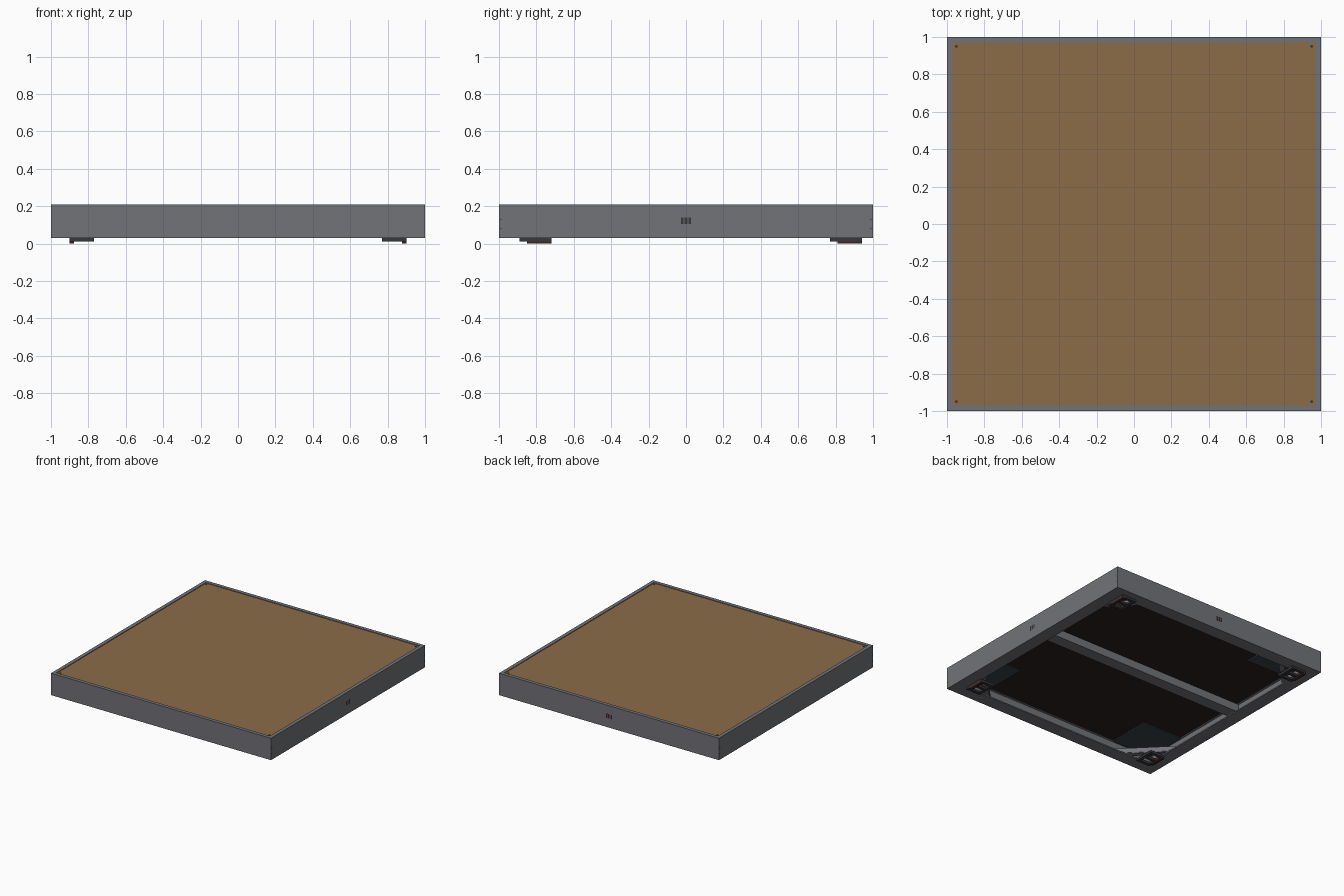
import bpy, bmesh, math
from mathutils import Matrix, Vector

cube = bpy.data.objects.get("Cube")
if cube:
    bpy.data.objects.remove(cube, do_unlink=True)


def material(name, rgb):
    m = bpy.data.materials.new(name)
    m.use_nodes = True
    m.diffuse_color = (*rgb, 1)
    node = next(n for n in m.node_tree.nodes if n.type == "BSDF_PRINCIPLED")
    node.inputs["Base Color"].default_value = (*rgb, 1)
    node.inputs["Roughness"].default_value = 0.8
    return m


STEEL = material("grey steel", (0.17, 0.173, 0.19))
WOOD = material("brown wood", (0.26, 0.15, 0.065))
UNDER = material("dark underside", (0.022, 0.015, 0.012))
SLATE = material("dark slate", (0.04, 0.057, 0.065))
IRON = material("dark iron", (0.04, 0.04, 0.046))
RUST = material("dark rust", (0.05, 0.018, 0.014))


def finish(name, bm, *mats):
    bmesh.ops.recalc_face_normals(bm, faces=bm.faces)
    mesh = bpy.data.meshes.new(name)
    bm.to_mesh(mesh)
    bm.free()
    for m in mats:
        mesh.materials.append(m)
    ob = bpy.data.objects.new(name, mesh)
    bpy.context.collection.objects.link(ob)
    return ob


def add_box(bm, lo, hi, turn=0.0):
    """Box between two corners, turned about its own centre."""
    lo, hi = Vector(lo), Vector(hi)
    mat = (Matrix.Translation((lo + hi) / 2) @ Matrix.Rotation(turn, 4, "Z")
           @ Matrix.Diagonal((*(hi - lo), 1)))
    bmesh.ops.create_cube(bm, size=1, matrix=mat)


def box(name, lo, hi, mat, turn=0.0):
    bm = bmesh.new()
    add_box(bm, lo, hi, turn)
    return finish(name, bm, mat)


# Outer frame: channel section swept round a square with mitred corners
profile = [(0, .03), (0, .21), (.03, .21), (.03, .165),
           (.012, .165), (.012, .04), (.11, .04), (.11, .03)]
corners = [(-1, -1), (1, -1), (1, 1), (-1, 1)]
bm = bmesh.new()
rings = [[bm.verts.new((sx * (1 - d), sy * (1 - d), z)) for d, z in profile]
         for sx, sy in corners]
for a, b in zip(rings, rings[1:] + rings[:1]):
    for i in range(len(profile)):
        j = (i + 1) % len(profile)
        bm.faces.new((a[i], a[j], b[j], b[i]))
finish("outer_frame", bm, STEEL)

# Deck board: brown on top, dark below
bm = bmesh.new()
add_box(bm, (-.97, -.97, .165), (.97, .97, .205))
bm.normal_update()
for f in bm.faces:
    f.material_index = 1 if f.normal.z < -.5 else 0
finish("deck_board", bm, WOOD, UNDER)

# Middle beam under the deck
box("middle_beam", (-.988, -.05, .1), (.988, .05, .165), STEEL)

# Corner parts
for sx, sy in corners:
    tag = ("front_" if sy < 0 else "back_") + ("left" if sx > 0 else "right")

    # Square plate under the deck
    cx, cy = sx * .79, sy * .79
    box("corner_plate_" + tag, (cx - .18, cy - .18, .156),
        (cx + .18, cy + .18, .165), SLATE)

    # Diagonal brace with an upright web and a narrow flange
    turn = -math.pi / 4 * sx * sy
    bm = bmesh.new()
    for off, half_w, z0, z1 in ((.785, .006, .045, .085), (.797, .02, .04, .046)):
        bx, by = sx * off, sy * off
        add_box(bm, (bx - .26, by - half_w, z0), (bx + .26, by + half_w, z1), turn)
    finish("corner_brace_" + tag, bm, STEEL)

    # Foot bracket: open rectangle with a cross bar
    x0, x1 = sorted((sx * .77, sx * .9))
    y0 = -.89 if sy < 0 else .77
    y1 = y0 + .17
    bm = bmesh.new()
    t = .025
    add_box(bm, (x0, y0, .012), (x0 + t, y1, .031))
    add_box(bm, (x1 - t, y0, .012), (x1, y1, .031))
    for y in (y0, y0 + .07, y1 - t):
        add_box(bm, (x0 + t, y, .012), (x1 - t, y + t, .031))
    finish("foot_bracket_" + tag, bm, IRON)

    # Low foot rail on the outer edge
    xa, xb = sorted((sx * .878, sx * .9))
    box("foot_rail_" + tag, (xa, y0 + .04, 0), (xb, y1, .012), RUST)

    # Deck bolt
    bm = bmesh.new()
    bmesh.ops.create_cone(bm, cap_ends=True, segments=8, radius1=.008,
                          radius2=.008, depth=.003,
                          matrix=Matrix.Translation((sx * .95, sy * .95, .206)))
    finish("deck_bolt_" + tag, bm, IRON)

    # Rivets near the corner on the side walls
    bm = bmesh.new()
    for z in (.08, .13):
        add_box(bm, (sx * .999 - .002, sy * .988 - .003, z - .003),
                (sx * .999 + .002, sy * .988 + .003, z + .003))
    finish("rivets_" + tag, bm, IRON)

# Small latch sockets in the middle of the walls
for name, x, y, mat in (("left", 1, 0, IRON), ("back", 0, 1, RUST)):
    bm = bmesh.new()
    for s in (-.02, 0, .02):
        hx, hy = (.001, .007) if x else (.007, .001)
        px, py = (x, s) if x else (s, y)
        add_box(bm, (px - hx, py - hy, .105), (px + hx, py + hy, .14))
    finish("latch_socket_" + name, bm, mat)
